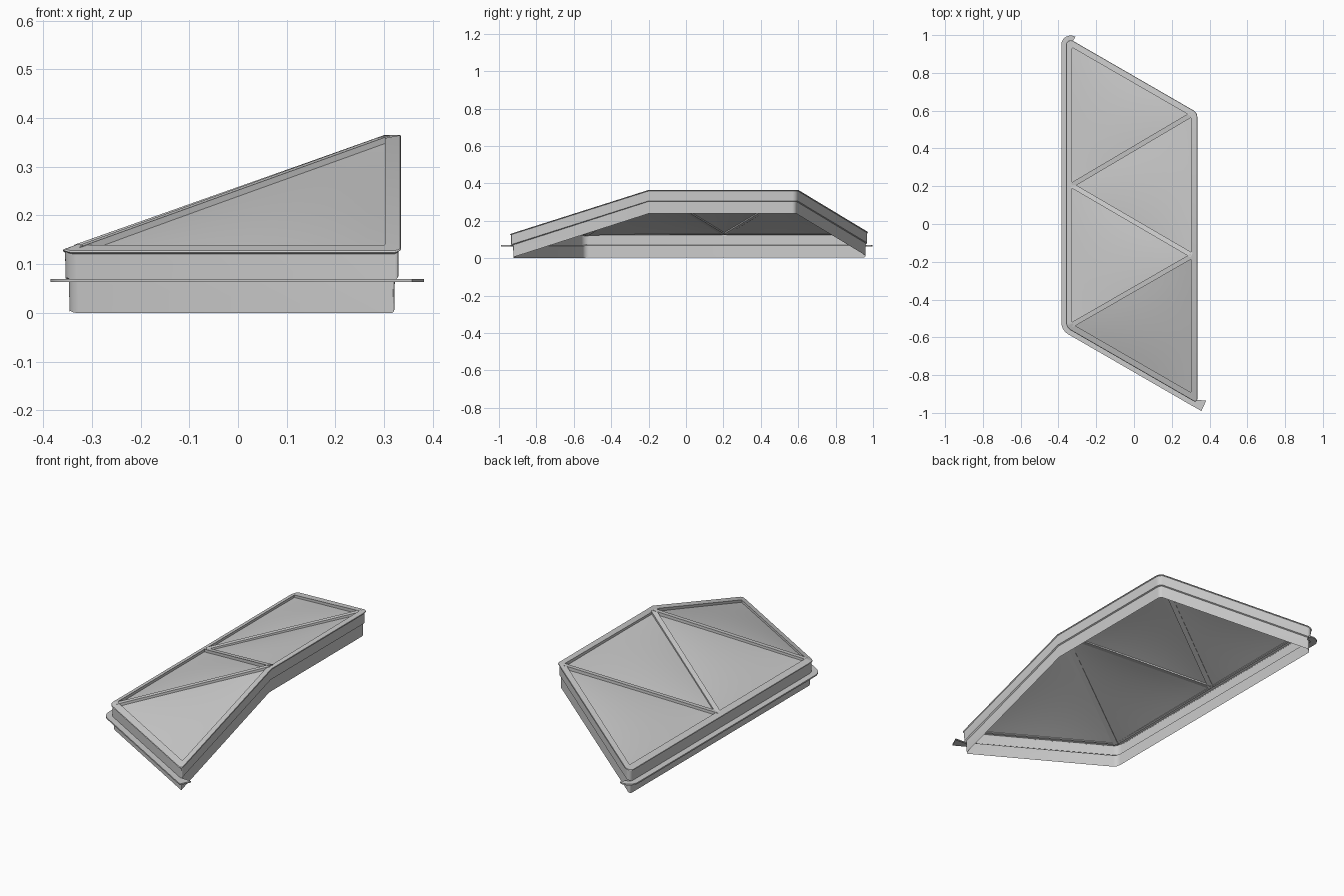
import bpy, math
from mathutils import Vector as V

if "Cube" in bpy.data.objects:
    bpy.data.objects.remove(bpy.data.objects["Cube"])

SLOPE = math.tan(math.radians(30))
mat = bpy.data.materials.new("light_grey")
mat.diffuse_color = (0.6, 0.6, 0.6, 1)
mat.use_nodes = True
mat.node_tree.nodes["Principled BSDF"].inputs["Base Color"].default_value = mat.diffuse_color


def make(name, verts, faces, angle=30):
    me = bpy.data.meshes.new(name)
    me.from_pydata([tuple(v) for v in verts], [], faces)
    me.validate()
    me.materials.append(mat)
    ob = bpy.data.objects.new(name, me)
    bpy.context.collection.objects.link(ob)
    bpy.ops.object.select_all(action='DESELECT')
    ob.select_set(True)
    bpy.context.view_layer.objects.active = ob
    bpy.ops.object.shade_smooth_by_angle(angle=math.radians(angle))
    return ob


# Height of the folded roof: one plane rising in x, one rising from the front edge
def height(x, y):
    front = -0.949 + (0.335 - x) * SLOPE
    z1 = 0.13 + 0.235 * (x + 0.36) / 0.66
    z2 = 0.127 + 0.238 * (y - front) / 0.749
    return max(0.127, min(0.365, z1, z2))


# Plan outline, counter-clockwise: x, y, corner radius, segments
CORNERS = [(-0.36, -0.548, 0.05, 8), (0.335, -0.949, 0.012, 4),
           (0.335, -0.2, 0, 0), (0.335, 0.59, 0.04, 8), (-0.36, 0.991, 0.025, 10)]


def outline(off):
    """Rounded outline moved outward by off; the point count never changes."""
    pts, n = [], len(CORNERS)
    for i, (x, y, r, seg) in enumerate(CORNERS):
        p = V((x, y))
        d1 = (p - V(CORNERS[i - 1][:2])).normalized()
        d2 = (V(CORNERS[(i + 1) % n][:2]) - p).normalized()
        n1, n2 = V((d1.y, -d1.x)), V((d2.y, -d2.x))
        turn = math.acos(max(-1, min(1, d1.dot(d2))))
        bis = (n1 + n2).normalized()
        tip = p + bis * off / math.cos(turn / 2)
        if seg == 0:
            pts.append(tip)
            continue
        rad = max(r + off, 0.003)
        cen = tip - bis * rad / math.cos(turn / 2)
        a0 = math.atan2(n1.y, n1.x)
        for k in range(seg + 1):
            a = a0 + turn * k / seg
            pts.append(cen + V((math.cos(a), math.sin(a))) * rad)
    return pts


# Frame: rim and stepped side wall swept along the outline
base = outline(0)
N = len(base)
profile = [(-0.033, -0.016), (-0.033, 0), (-0.002, 0), (0, -0.003), (-0.005, -0.006),
           (-0.006, -0.059), (-0.013, -0.062), (-0.014, -0.127)]
verts, faces = [], []
for k, (off, dz) in enumerate(profile):
    for p, b in zip(outline(off), base):
        q = p if k < 3 else b
        verts.append((p.x, p.y, height(q.x, q.y) + dz))
for k in range(len(profile) - 1):
    for i in range(N):
        j = (i + 1) % N
        faces.append((k * N + i, (k + 1) * N + i, (k + 1) * N + j, k * N + j))
make("frame", verts, faces)

# Flange along the left and front sides, running past the front right corner
outer, inner = outline(0.025), outline(-0.009)
order = list(range(N - 11, N)) + list(range(9))
pairs = [(outer[i], inner[i]) for i in order]
pairs.append((V((0.30, -0.958)), V((0.315, -0.930))))
pairs.append((V((0.357, -0.99)), V((0.382, -0.935))))
verts, faces = [], []
for o, n in pairs:
    verts += [(n.x, n.y, 0.070), (o.x, o.y, 0.070), (o.x, o.y, 0.063), (n.x, n.y, 0.063)]
for i in range(len(pairs) - 1):
    a, b = 4 * i, 4 * i + 4
    for k in range(3):
        faces.append((a + k, a + k + 1, b + k + 1, b + k))
e = len(verts) - 4
faces += [(3, 2, 1, 0), (e, e + 1, e + 2, e + 3)]
make("flange", verts, faces)


# Triangular panels, recessed below the rim and softly domed
def panel(name, a, b, c, n=14):
    A, B, C = [V((p[0], p[1], height(*p) - 0.013)) for p in (a, b, c)]
    verts, faces, idx = [], [], {}
    for i in range(n + 1):
        for j in range(n + 1 - i):
            u, v = i / n, j / n
            w = 1 - u - v
            idx[i, j] = len(verts)
            verts.append(A * w + B * u + C * v + V((0, 0, 0.009 * 27 * u * v * w)))
    for i in range(n):
        for j in range(n - i):
            faces.append((idx[i, j], idx[i + 1, j], idx[i, j + 1]))
            if i + j < n - 1:
                faces.append((idx[i + 1, j], idx[i + 1, j + 1], idx[i, j + 1]))
    make(name, verts, faces)


rear_left, rear_right = (-0.338, 0.955), (0.313, 0.58)
mid_left, ridge_end = (-0.338, 0.2), (0.313, -0.18)
front_left, front_right = (-0.338, -0.535), (0.313, -0.912)
panel("rear_panel", rear_left, mid_left, rear_right)
panel("middle_panel", mid_left, ridge_end, rear_right)
panel("side_panel", mid_left, front_left, ridge_end)
panel("front_panel", front_left, front_right, ridge_end)


# Ribs between the panels
def rib(name, a, b, half=0.013):
    A, B = [V((p[0], p[1], height(*p) - 0.001)) for p in (a, b)]
    d = B - A
    s = V((-d.y, d.x, 0)).normalized() * half
    dn = V((0, 0, -0.017))
    verts = [A - s, B - s, B + s, A + s]
    verts += [v + dn for v in verts]
    make(name, verts, [(0, 1, 2, 3), (7, 6, 5, 4), (0, 4, 5, 1), (1, 5, 6, 2),
                       (2, 6, 7, 3), (3, 7, 4, 0)])


rib("rear_rib", (-0.33, 0.205), (0.305, 0.58))
rib("middle_rib", (-0.33, 0.205), (0.305, -0.165))
rib("ridge_rib", (-0.33, -0.535), (0.305, -0.17))
